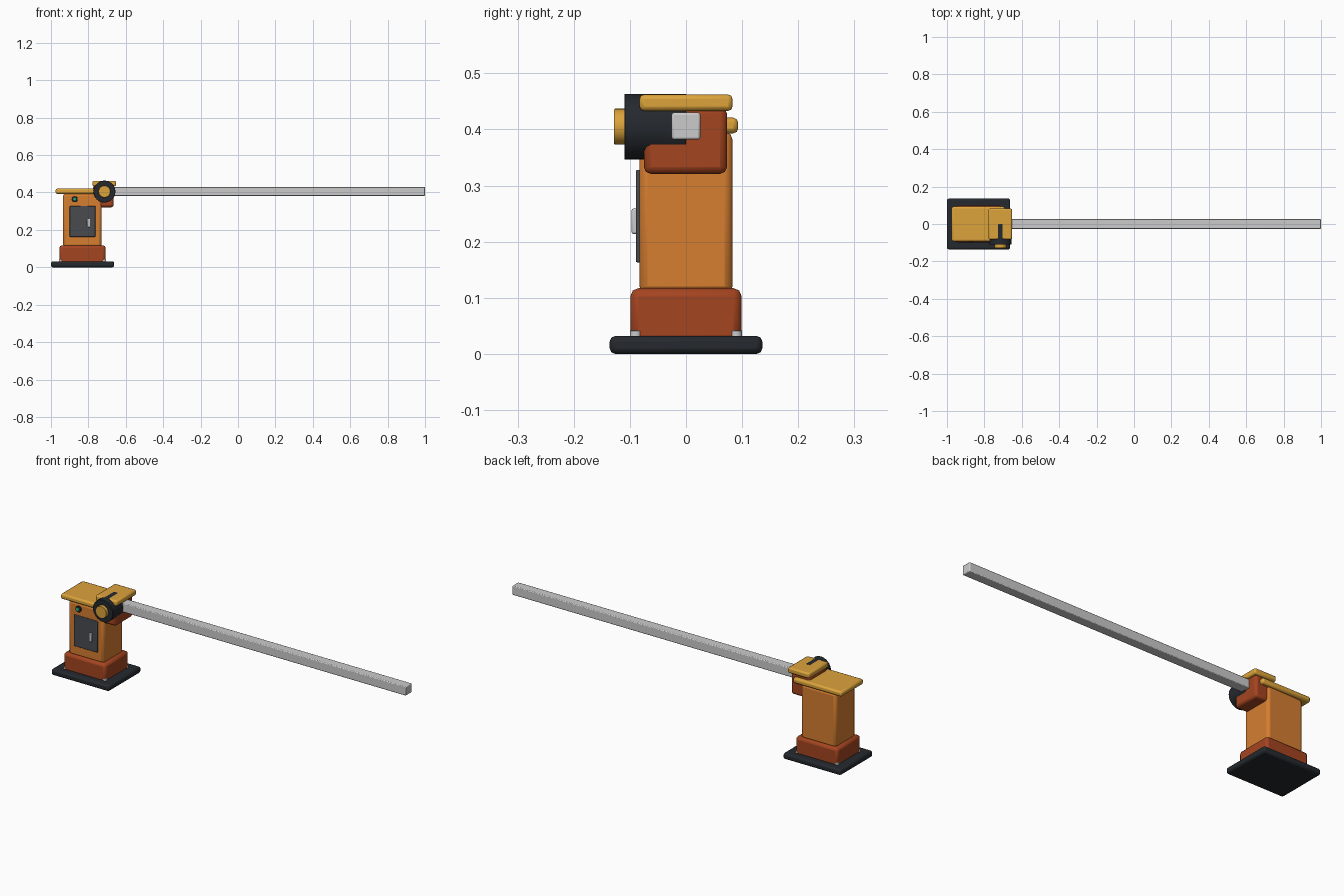
import bpy, math
from mathutils import Vector

if "Cube" in bpy.data.objects:
    bpy.data.objects.remove(bpy.data.objects["Cube"])


def material(name, rgb):
    m = bpy.data.materials.new(name)
    m.diffuse_color = (*rgb, 1)
    m.use_nodes = True
    m.node_tree.nodes["Principled BSDF"].inputs["Base Color"].default_value = m.diffuse_color
    return m


ORANGE = material("orange paint", (0.67, 0.21, 0.03))
RED = material("rust red paint", (0.37, 0.058, 0.014))
YELLOW = material("yellow paint", (0.72, 0.37, 0.045))
DARK = material("dark rubber", (0.018, 0.022, 0.027))
SLATE = material("slate door", (0.065, 0.07, 0.08))
GREEN = material("green lamp", (0.03, 0.5, 0.25))


def finish(o, name, mat, bevel, segments):
    o.name = name
    if mat:
        o.data.materials.append(mat)
    if bevel:
        b = o.modifiers.new("bevel", 'BEVEL')
        b.width, b.segments = bevel, segments
        b.limit_method, b.angle_limit = 'ANGLE', math.radians(50)
    bpy.ops.object.shade_smooth_by_angle(angle=math.radians(30))
    return o


def box(name, x, y, z, mat=None, bevel=0.004, segments=2):
    """Bevelled box from (min, max) ranges."""
    lo, hi = (Vector(v) for v in zip(x, y, z))
    bpy.ops.mesh.primitive_cube_add(size=1, location=(lo + hi) / 2)
    o = bpy.context.object
    o.scale = hi - lo
    bpy.ops.object.transform_apply(location=False, rotation=False, scale=True)
    return finish(o, name, mat, bevel, segments)


def cylinder(name, centre, r, depth, mat=None, axis='Y', bevel=0.0015, sides=32):
    rot = (math.pi / 2, 0, 0) if axis == 'Y' else (0, 0, 0)
    bpy.ops.mesh.primitive_cylinder_add(vertices=sides, radius=r, depth=depth,
                                        location=centre, rotation=rot)
    return finish(bpy.context.object, name, mat, bevel, 2)


# Foot and cabinet
box("base_plate", (-1.0, -0.662), (-0.136, 0.136), (0, 0.032), DARK, 0.01)
box("plinth", (-0.955, -0.708), (-0.099, 0.099), (0.02, 0.117), RED, 0.014)
box("cabinet", (-0.935, -0.729), (-0.083, 0.083), (0.107, 0.396), ORANGE, 0.014)
box("cabinet_lid", (-0.975, -0.69), (-0.093, 0.093), (0.393, 0.421), YELLOW, 0.009)

# Anchor bolts at the plinth corners
for i, (sx, sy) in enumerate([(-1, -1), (1, -1), (-1, 1), (1, 1)]):
    cylinder(f"anchor_bolt_{i + 1}", (-0.8315 + sx * 0.116, sy * 0.0895, 0.036),
             0.0105, 0.012, axis='Z', sides=16)

# Service door, handle and status lamp
box("door", (-0.900, -0.762), (-0.0895, -0.078), (0.163, 0.328), SLATE, 0.003)
box("door_handle", (-0.806, -0.790), (-0.097, -0.086), (0.214, 0.259), None, 0.003)
cylinder("lamp_bezel", (-0.873, -0.085, 0.364), 0.016, 0.012, DARK)
cylinder("lamp", (-0.873, -0.089, 0.364), 0.009, 0.014, GREEN)

# Pivot housing and hub
box("pivot_housing", (-0.775, -0.665), (-0.075, 0.073), (0.321, 0.44), RED, 0.012)
box("housing_cover", (-0.778, -0.652), (-0.083, 0.083), (0.433, 0.4622), YELLOW, 0.008)
cylinder("pivot_drum", (-0.714, -0.055, 0.405), 0.0585, 0.11, DARK)
cylinder("pivot_cap", (-0.714, -0.116, 0.405), 0.032, 0.024, YELLOW)

# Barrier boom
box("boom", (-0.72, 1.0), (-0.0255, 0.0255), (0.382, 0.43), None, 0.004)
